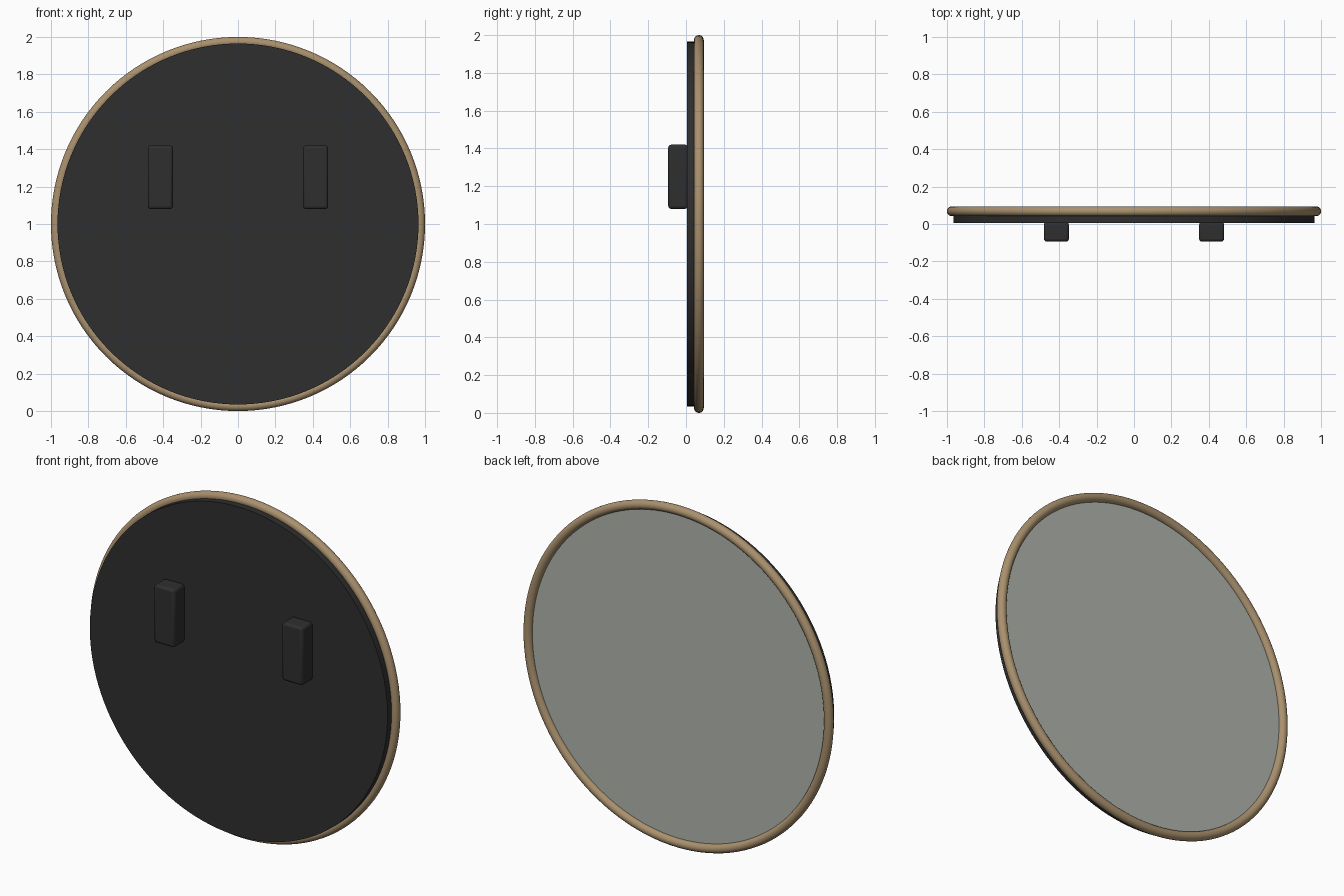
import bpy
from math import pi, radians

cube = bpy.data.objects.get("Cube")
if cube:
    bpy.data.objects.remove(cube, do_unlink=True)


def material(name, rgb):
    m = bpy.data.materials.new(name)
    m.use_nodes = True
    m.diffuse_color = (*rgb, 1)
    bsdf = next(n for n in m.node_tree.nodes if n.type == "BSDF_PRINCIPLED")
    bsdf.inputs["Base Color"].default_value = (*rgb, 1)
    return m


BLACK = material("matte black", (0.028, 0.028, 0.028))
WOOD = material("light wood", (0.40, 0.283, 0.156))
GLASS = material("mirror grey", (0.445, 0.468, 0.418))
CENTRE_Z = 1.0


def finish(name, mat):
    obj = bpy.context.object
    obj.name = name
    obj.data.materials.append(mat)
    bpy.ops.object.transform_apply(location=False, rotation=True, scale=True)
    bpy.ops.object.shade_smooth_by_angle(angle=radians(35))
    return obj


def disc(name, radius, y_front, y_back, mat):
    bpy.ops.mesh.primitive_cylinder_add(
        vertices=128, radius=radius, depth=y_back - y_front,
        location=(0, (y_front + y_back) / 2, CENTRE_Z), rotation=(pi / 2, 0, 0))
    return finish(name, mat)


# Round wooden rim
bpy.ops.mesh.primitive_torus_add(
    major_segments=128, minor_segments=24, major_radius=0.974, minor_radius=0.026,
    location=(0, 0.068, CENTRE_Z), rotation=(pi / 2, 0, 0))
finish("rim", WOOD)

# Backing board and the glass set into the rim
disc("backing_board", 0.965, 0.006, 0.055, BLACK)
disc("mirror_glass", 0.965, 0.055, 0.068, GLASS)

# Pair of rounded mounting blocks
for side, name in ((1, "left_mounting_block"), (-1, "right_mounting_block")):
    bpy.ops.mesh.primitive_cube_add(size=1, location=(side * 0.415, -0.042, 1.25))
    bpy.context.object.scale = (0.134, 0.104, 0.34)
    block = finish(name, BLACK)
    bevel = block.modifiers.new("rounded edges", "BEVEL")
    bevel.width = 0.015
    bevel.segments = 3
